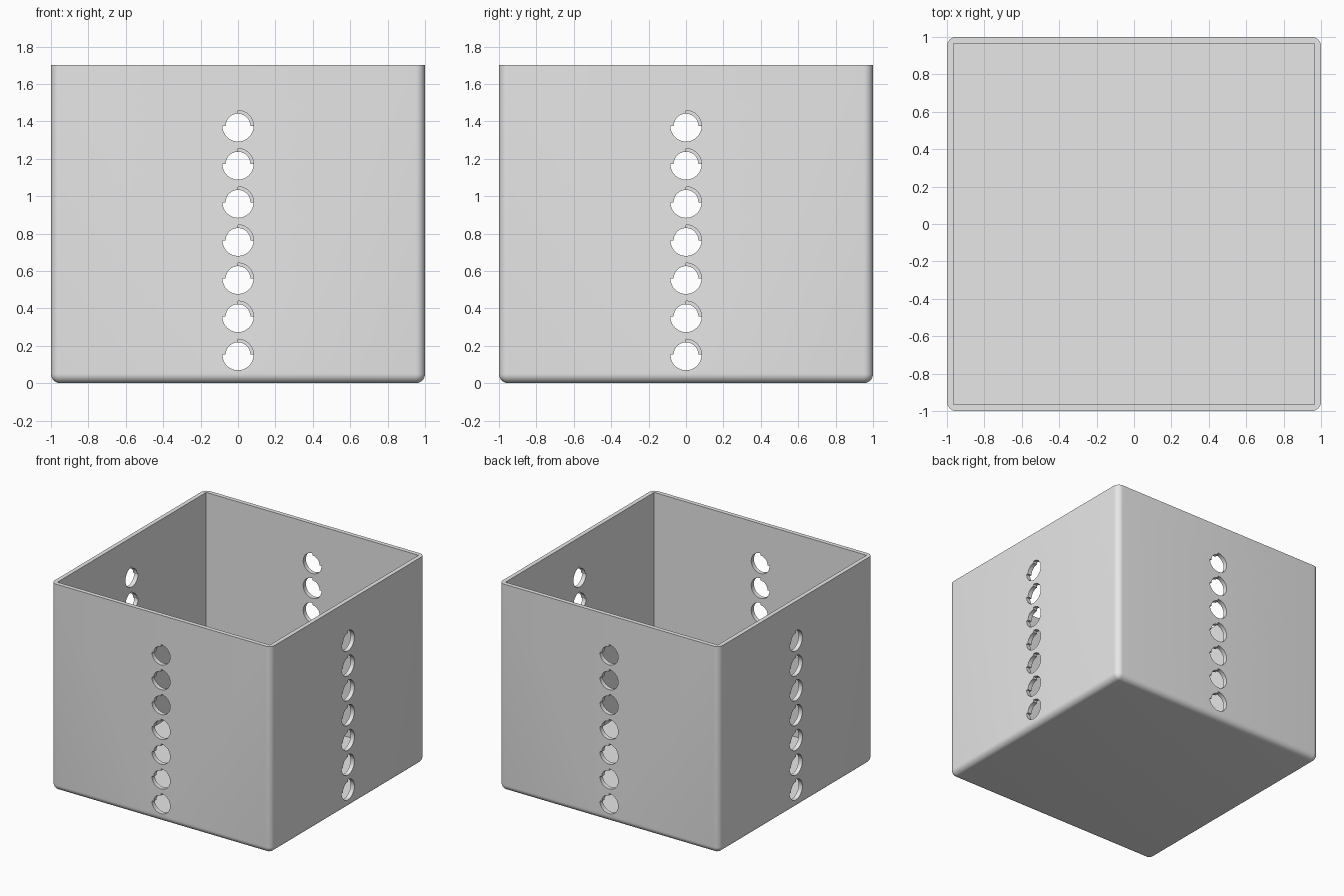
import bpy, bmesh
from math import sin, cos, pi, radians
from mathutils import Matrix, Vector

if "Cube" in bpy.data.objects:
    bpy.data.objects.remove(bpy.data.objects["Cube"], do_unlink=True)

HEIGHT, WALL, ROUND = 1.7, 0.035, 0.05
HOLE_R, TAB_R = 0.083, 0.066
HOLES, FIRST_Z, STEP = 7, 0.152, 0.2038

grey = bpy.data.materials.new("light_grey")
grey.use_nodes = True
grey.diffuse_color = (0.8, 0.8, 0.8, 1)
grey.node_tree.nodes["Principled BSDF"].inputs["Base Color"].default_value = (0.8, 0.8, 0.8, 1)


def make_object(name, bm):
    bmesh.ops.recalc_face_normals(bm, faces=bm.faces[:])
    mesh = bpy.data.meshes.new(name)
    bm.to_mesh(mesh)
    bm.free()
    mesh.materials.append(grey)
    ob = bpy.data.objects.new(name, mesh)
    bpy.context.collection.objects.link(ob)
    return ob


def add_box(bm, half, z0, z1):
    m = Matrix.Translation((0, 0, (z0 + z1) / 2)) @ Matrix.Diagonal((2 * half, 2 * half, z1 - z0, 1))
    bmesh.ops.create_cube(bm, size=1, matrix=m)


# Outer block, rounded everywhere except around the top rim
bm = bmesh.new()
add_box(bm, 1, 0, HEIGHT)
edges = [e for e in bm.edges if min(v.co.z for v in e.verts) < HEIGHT / 2]
bmesh.ops.bevel(bm, geom=edges, offset=ROUND, segments=8, profile=0.5, affect='EDGES')
box = make_object("open_box", bm)

# Square-cornered hollow
bm = bmesh.new()
add_box(bm, 1 - WALL, WALL, HEIGHT + 0.2)
hollow = make_object("hollow_cutter", bm)

# Hole outline: a circle whose upper left quarter has a smaller radius
outline = []
for radius, start, end, n in ((HOLE_R, -180, 90, 36), (TAB_R, 90, 180, 12)):
    for i in range(n + 1):
        a = radians(start + (end - start) * i / n)
        outline.append((radius * cos(a), radius * sin(a)))

# A column of holes through each of the four walls
bm = bmesh.new()
for side in range(4):
    turn = Matrix.Rotation(side * pi / 2, 4, 'Z')
    for k in range(HOLES):
        z = FIRST_Z + k * STEP
        verts = [bm.verts.new(turn @ Vector((x, -1.1, z + h))) for x, h in outline]
        face = bm.faces.new(verts)
        out = bmesh.ops.extrude_face_region(bm, geom=[face], use_keep_orig=True)
        moved = [g for g in out["geom"] if isinstance(g, bmesh.types.BMVert)]
        bmesh.ops.translate(bm, verts=moved, vec=turn @ Vector((0, 0.2, 0)))
holes = make_object("hole_cutter", bm)

# Cut the hollow and the holes
bpy.ops.object.select_all(action='DESELECT')
bpy.context.view_layer.objects.active = box
box.select_set(True)
for cutter in (hollow, holes):
    cutter.hide_render = True
    mod = box.modifiers.new(cutter.name, 'BOOLEAN')
    mod.operation = 'DIFFERENCE'
    mod.solver = 'EXACT'
    mod.object = cutter
    bpy.ops.object.modifier_apply(modifier=mod.name)
    bpy.data.objects.remove(cutter, do_unlink=True)

bpy.ops.object.shade_smooth_by_angle(angle=radians(30))
